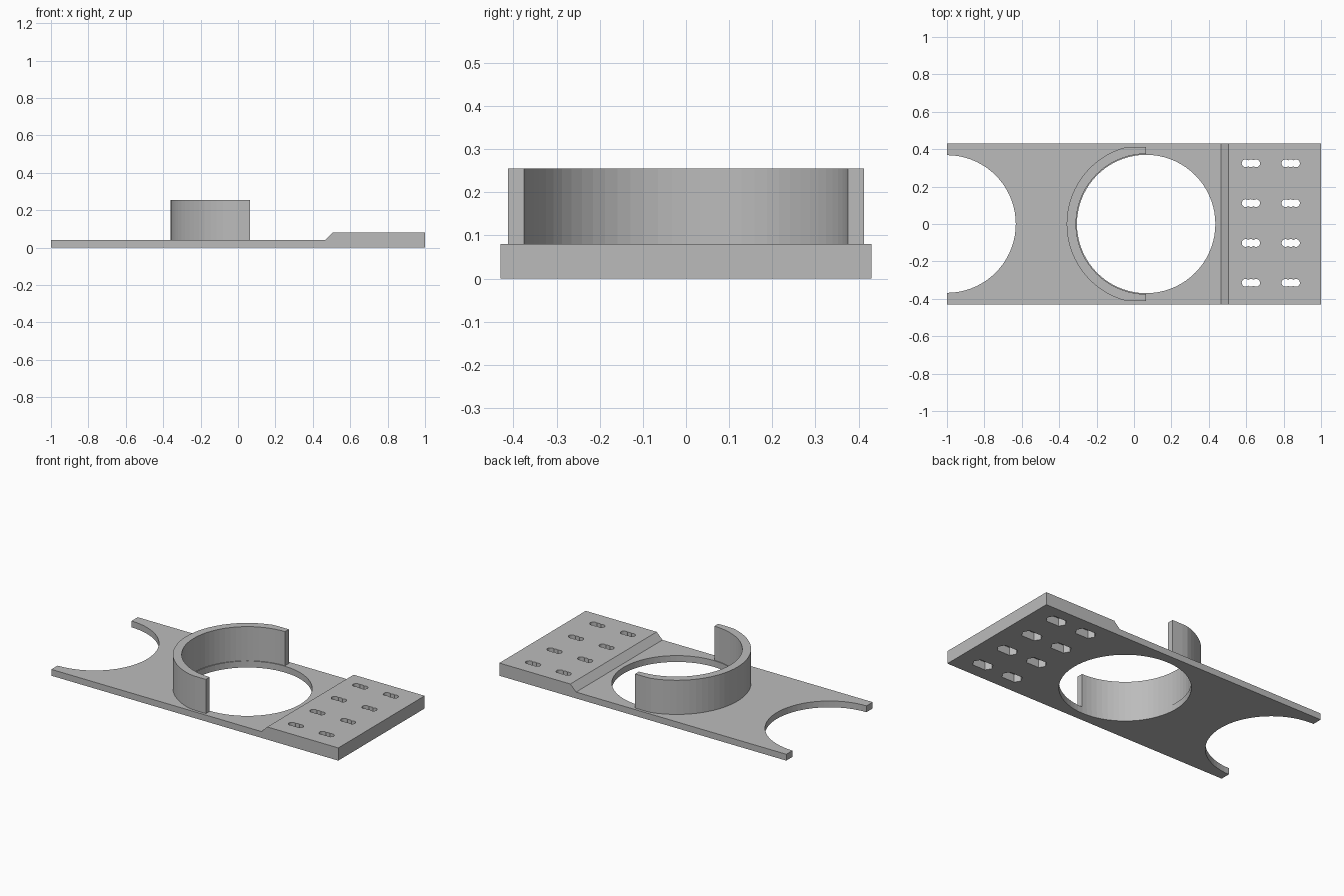
import bpy, bmesh
from math import sin, cos, pi

if "Cube" in bpy.data.objects:
    bpy.data.objects.remove(bpy.data.objects["Cube"])

grey = bpy.data.materials.new("light grey plastic")
grey.use_nodes = True
grey.diffuse_color = (0.5, 0.5, 0.5, 1)
grey.node_tree.nodes["Principled BSDF"].inputs["Base Color"].default_value = (0.5, 0.5, 0.5, 1)

HALF_Y = 0.43
HOLE_X, HOLE_R = 0.065, 0.37


def arc(cx, cy, r, start, end, n):
    return [(cx + r * cos(start + (end - start) * i / n),
             cy + r * sin(start + (end - start) * i / n)) for i in range(n + 1)]


def circle(cx, cy, r, n):
    return arc(cx, cy, r, 0, 2 * pi, n)[:-1]


def prisms(name, outlines, low, high, to_point=lambda a, b, h: (a, b, h)):
    """Extrude one or more 2D outlines into a single object."""
    bm = bmesh.new()
    for outline in outlines:
        bottom = [bm.verts.new(to_point(a, b, low)) for a, b in outline]
        top = [bm.verts.new(to_point(a, b, high)) for a, b in outline]
        bm.faces.new(bottom[::-1])
        bm.faces.new(top)
        n = len(outline)
        for i in range(n):
            j = (i + 1) % n
            bm.faces.new((bottom[i], bottom[j], top[j], top[i]))
    bmesh.ops.recalc_face_normals(bm, faces=bm.faces)
    mesh = bpy.data.meshes.new(name)
    bm.to_mesh(mesh)
    bm.free()
    mesh.materials.append(grey)
    obj = bpy.data.objects.new(name, mesh)
    bpy.context.collection.objects.link(obj)
    return obj


def cut(obj, cutter):
    """Subtract the cutter from the object and discard it."""
    mod = obj.modifiers.new("cut", "BOOLEAN")
    mod.operation, mod.solver, mod.object = "DIFFERENCE", "EXACT", cutter
    bpy.context.view_layer.update()
    graph = bpy.context.evaluated_depsgraph_get()
    result = bpy.data.meshes.new_from_object(obj.evaluated_get(graph))
    obj.modifiers.clear()
    obj.data = result
    bpy.data.objects.remove(cutter)


# Plate: side profile with a raised, chamfered end
profile = [(-1, 0), (1, 0), (1, 0.08), (0.505, 0.08), (0.465, 0.04), (-1, 0.04)]
plate = prisms("base_plate", [profile], -HALF_Y, HALF_Y, lambda x, z, y: (x, y, z))

# Large round opening and half-round end notch
cut(plate, prisms("round_openings",
                  [circle(HOLE_X, 0, HOLE_R, 72), circle(-1, 0, 0.368, 72)], -0.1, 0.2))

# Mounting slots: three overlapping holes over an elongated pocket underneath
slots = [(x, 0.005 + 0.213 * k) for x in (0.625, 0.838) for k in (-1.5, -0.5, 0.5, 1.5)]
cut(plate, prisms("slot_pockets",
                  [[(x + a, y + b) for a, b in ((-0.065, 0), (-0.045, -0.035), (0.045, -0.035),
                                                (0.065, 0), (0.045, 0.035), (-0.045, 0.035))]
                   for x, y in slots], -0.1, 0.05))
for shift in (-0.028, 0, 0.028):
    cut(plate, prisms("slot_holes",
                      [circle(x + shift, y, 0.021, 20) for x, y in slots], -0.1, 0.2))

# Half-ring collar, its outer wall trimmed flat at both sides
outer = [(x, max(-0.413, min(0.413, y)))
         for x, y in arc(HOLE_X, 0, 0.425, pi / 2, 3 * pi / 2, 36)]
inner = arc(HOLE_X, 0, 0.375, 3 * pi / 2, pi / 2, 36)
prisms("half_ring_collar", [outer + inner], 0.04, 0.255)
